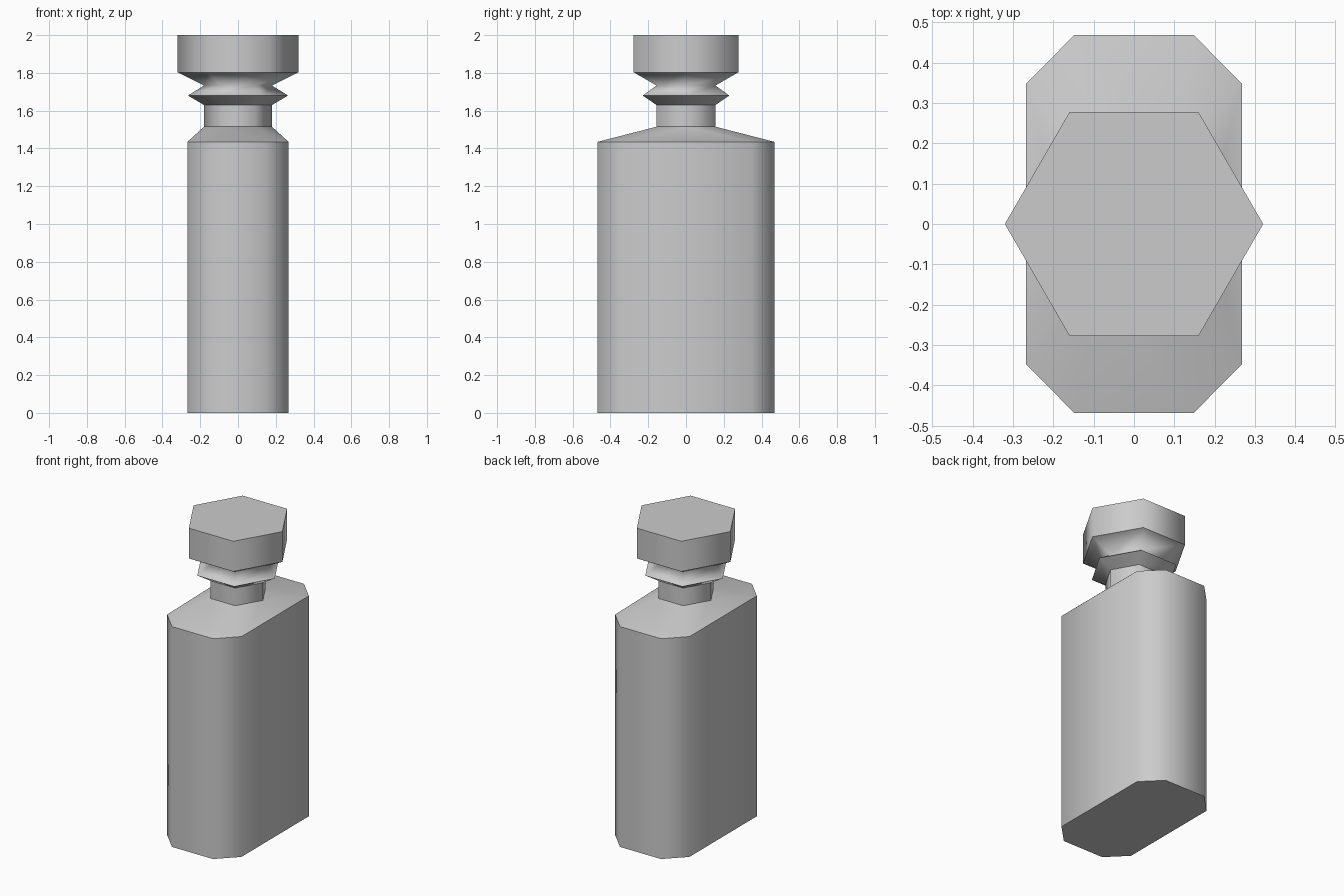
import bpy, bmesh
from math import cos, sin, pi

if "Cube" in bpy.data.objects:
    bpy.data.objects.remove(bpy.data.objects["Cube"])


def hexagon(r, z):
    return [(r * cos(i * pi / 3), r * sin(i * pi / 3), z) for i in range(6)]


def octagon(x, y, cx, cy, z):
    q = [(x, cy), (cx, y), (-cx, y), (-x, cy)]
    return [(a, b, z) for a, b in q + [(-a, -b) for a, b in q]]


def finish(name, bm, soft_z=()):
    # smooth around the sides, crisp on horizontal rings
    bmesh.ops.recalc_face_normals(bm, faces=bm.faces)
    for f in bm.faces:
        f.smooth = True
    for e in bm.edges:
        z0, z1 = (v.co.z for v in e.verts)
        if abs(z0 - z1) < 1e-5 and not any(abs(z0 - s) < 1e-4 for s in soft_z):
            e.smooth = False
    me = bpy.data.meshes.new(name)
    bm.to_mesh(me)
    bm.free()
    ob = bpy.data.objects.new(name, me)
    bpy.context.collection.objects.link(ob)
    return ob


def hex_stack(name, profile, soft_z=()):
    bm = bmesh.new()
    rings = [[bm.verts.new(c) for c in hexagon(r, z)] for r, z in profile]
    for a, b in zip(rings, rings[1:]):
        for i in range(6):
            j = (i + 1) % 6
            bm.faces.new((a[i], a[j], b[j], b[i]))
    bm.faces.new(rings[0][::-1])
    bm.faces.new(rings[-1])
    return finish(name, bm, soft_z)


# Chamfered flask body with shoulders tapering to the hexagonal neck
bm = bmesh.new()
for z in (0, 1.435):
    for c in octagon(0.268, 0.468, 0.148, 0.347, z):
        bm.verts.new(c)
for c in hexagon(0.18, 1.515):
    bm.verts.new(c)
bmesh.ops.convex_hull(bm, input=bm.verts)
bmesh.ops.dissolve_limit(bm, angle_limit=0.01, verts=bm.verts, edges=bm.edges)
finish("bottle_body", bm)

# Straight neck
hex_stack("neck", [(0.18, 1.515), (0.18, 1.63)])

# Pointed lip ring, waist and hexagonal stopper
hex_stack("lip_and_stopper",
          [(0.18, 1.63), (0.265, 1.68), (0.18, 1.733), (0.32, 1.803), (0.32, 2.0)],
          soft_z=(1.733,))
